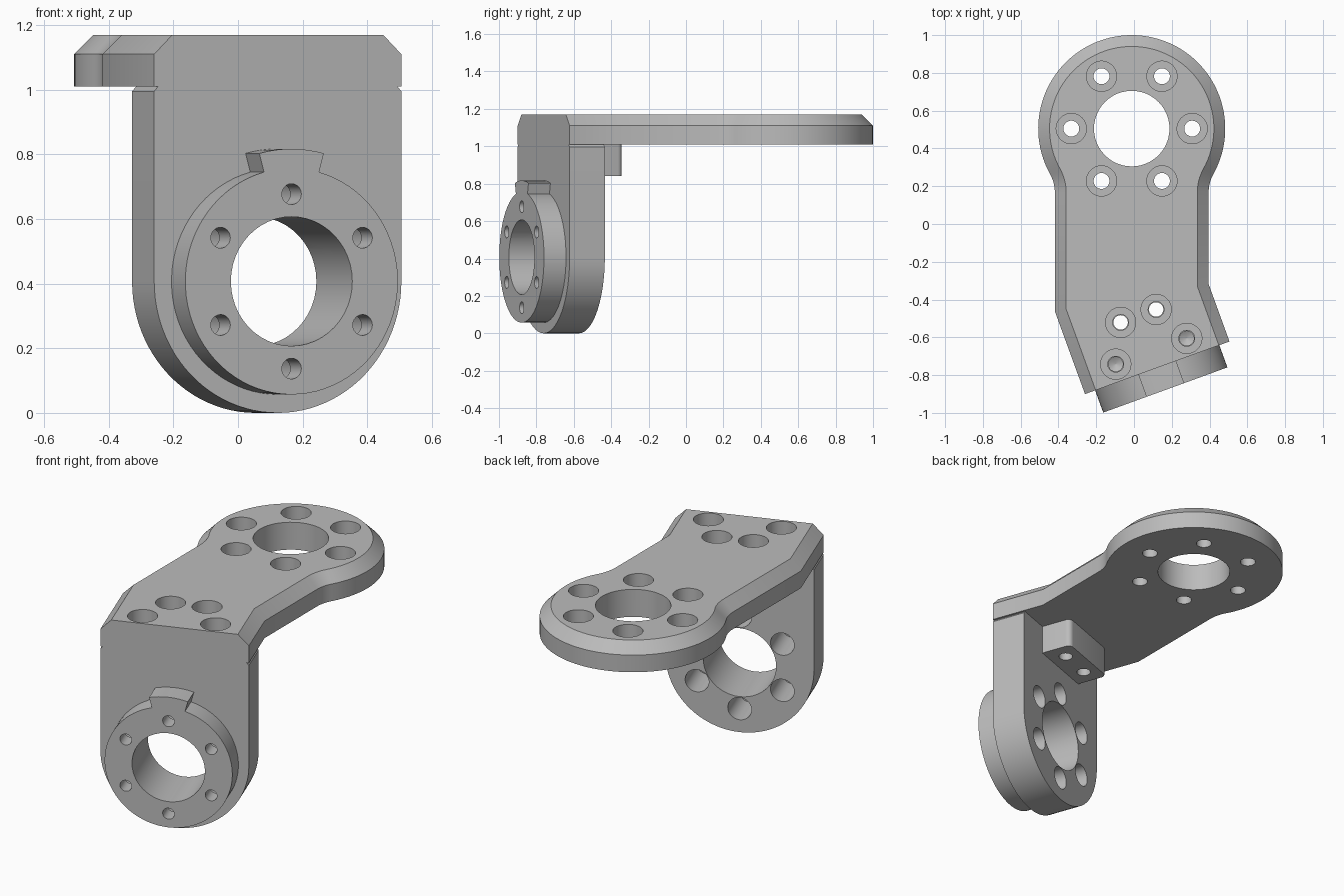
import bpy, bmesh
from math import sin, cos, tan, pi, radians, atan2, sqrt
from mathutils import Matrix, Vector

if "Cube" in bpy.data.objects:
    bpy.data.objects.remove(bpy.data.objects["Cube"], do_unlink=True)

grey = bpy.data.materials.new("machined grey")
grey.use_nodes = True
grey.diffuse_color = (0.5, 0.5, 0.5, 1)
grey.node_tree.nodes["Principled BSDF"].inputs["Base Color"].default_value = (0.5, 0.5, 0.5, 1)

# Main dimensions
CX, CY = -0.012, 0.505           # centre of the round flange
BEND_Y, TURN = -0.39, radians(20)
HALF = 0.407                     # half width of the arm
Z_LOW, Z_MID, Z_TOP = 1.01, 1.11, 1.17
BORE = 0.2

# Frame of the turned end: x along its face, y into the body
FRONT = Vector((CX + 0.395 * sin(TURN), BEND_Y - 0.395 * cos(TURN), 0))
TURNED = Matrix.Translation(FRONT) @ Matrix.Rotation(TURN, 4, 'Z')
# Same frame at the main bore, with local z running into the body
FACE = TURNED @ Matrix.Translation((0, 0, HALF)) @ Matrix.Rotation(-pi / 2, 4, 'X')


def arc(x, y, r, a0, a1, n):
    return [(x + r * cos(a0 + (a1 - a0) * i / n), y + r * sin(a0 + (a1 - a0) * i / n))
            for i in range(n + 1)]


def loft(bm, rings):
    """Join rings of equal point count and cap both ends."""
    loops = [[bm.verts.new(p) for p in ring] for ring in rings]
    n = len(loops[0])
    for a, b in zip(loops, loops[1:]):
        for i in range(n):
            bm.faces.new((a[i], a[(i + 1) % n], b[(i + 1) % n], b[i]))
    bm.faces.new(loops[0][::-1])
    bm.faces.new(loops[-1])


def make(name, bm):
    bmesh.ops.recalc_face_normals(bm, faces=bm.faces)
    mesh = bpy.data.meshes.new(name)
    bm.to_mesh(mesh)
    bm.free()
    ob = bpy.data.objects.new(name, mesh)
    mesh.materials.append(grey)
    bpy.context.collection.objects.link(ob)
    return ob


def part(name, rings, matrix=Matrix()):
    bm = bmesh.new()
    loft(bm, [[matrix @ Vector(p) for p in ring] for ring in rings])
    return make(name, bm)


def drill(ob, holes):
    """Cut stepped holes; each is (matrix, [(radius, z), ...])."""
    bm = bmesh.new()
    for matrix, profile in holes:
        loft(bm, [[matrix @ Vector((x, y, z)) for x, y in arc(0, 0, r, 0, 2 * pi, 48)[:-1]]
                  for r, z in profile])
    cutter = make("hole_cutter", bm)
    cutter.hide_render = True
    mod = ob.modifiers.new("holes", 'BOOLEAN')
    mod.operation, mod.solver, mod.object = 'DIFFERENCE', 'EXACT', cutter
    select(ob)
    bpy.ops.object.modifier_apply(modifier=mod.name)
    bpy.data.objects.remove(cutter, do_unlink=True)


def select(ob):
    bpy.ops.object.select_all(action='DESELECT')
    ob.select_set(True)
    bpy.context.view_layer.objects.active = ob


def at(x, y):
    return Matrix.Translation((x, y, 0))


def circle_of_six(r, start):
    return [at(r * cos(start + k * pi / 3), r * sin(start + k * pi / 3)) for k in range(6)]


# Top plate: round flange, filleted neck and turned end
def plate_outline(inset):
    h, R, r = HALF - inset, 0.495 - inset, 0.2 + inset
    dy = sqrt((R + r) ** 2 - (h + r) ** 2)
    lean = atan2(dy, h + r)
    fillet = arc(h + r, CY - dy, r, pi, pi - lean, 8)
    sides = []
    for s in (1, -1):
        corner = TURNED @ Vector((s * h, 0, 0))
        sides.append([(corner.x, corner.y), (CX + s * h, BEND_Y + s * h * tan(TURN / 2))]
                     + [(CX + s * x, y) for x, y in fillet])
    rim = arc(CX, CY, R, -lean, pi + lean, 72)[1:-1]
    return sides[0] + rim + sides[1][::-1]


top_plate = part("top_plate", [[(x, y, z) for x, y in plate_outline(i)]
                               for i, z in ((0, Z_LOW), (0, Z_MID), (0.06, Z_TOP))])
screw = [(0.08, 1.3), (0.08, 1.07), (0.042, 1.07), (0.042, 0.9)]
end_spots = [(-0.2, 0.093), (0.2, 0.093), (-0.1, 0.292), (0.1, 0.292)]
drill(top_plate, [(at(CX, CY), [(BORE, 1.3), (BORE, 0.9)])]
      + [(at(CX, CY) @ m, screw) for m in circle_of_six(0.32, 0)]
      + [(TURNED @ at(*p), screw) for p in end_spots])

# Front plate: rounded bottom, small relief notch under the top plate
shape = arc(0, HALF, HALF, -pi, 0, 48)
shape += [(HALF, 0.995), (HALF - 0.013, Z_LOW), (0.013 - HALF, Z_LOW), (-HALF, 0.995)]
front_plate = part("front_plate", [[(x, y, z) for x, z in shape] for y in (0, 0.2)], TURNED)
bolt = [(0.032, -0.3), (0.032, -0.025), (0.065, -0.025), (0.065, 0.3)]
face_holes = [(FACE, [(BORE, -0.3), (BORE, 0.4)])]
face_holes += [(FACE @ m, bolt) for m in circle_of_six(0.27, pi / 2)]
blind = [(0.038, 1.1), (0.038, 0.84), (0.002, 0.82)]
drill(front_plate, face_holes + [(TURNED @ at(*p), blind) for p in end_spots[:2]])

# Raised ring with a key tab at its top
tab = radians(15)
ring = arc(0, HALF, 0.35, pi / 2 + tab, 2.5 * pi - tab, 72)
ring += arc(0, HALF, 0.41, pi / 2 - tab, pi / 2 + tab, 8)
raised_ring = part("raised_ring", [[(x, y, z) for x, z in ring] for y in (-0.125, 0)], TURNED)
drill(raised_ring, face_holes)

# Screw block under the top plate, behind the front plate
base = [(-0.2, 0.2), (0.2, 0.2)]
base += arc(0.17, 0.35, 0.03, 0, pi / 2, 6) + arc(-0.17, 0.35, 0.03, pi / 2, pi, 6)
screw_block = part("screw_block", [[(x, y, z) for x, y in base] for z in (0.84, Z_LOW)], TURNED)
drill(screw_block, [(TURNED @ at(*p), [(0.038, 1.1), (0.038, 0.7)]) for p in end_spots[2:]])

# Smooth the round walls, keep the edges sharp
for ob in (top_plate, front_plate, raised_ring, screw_block):
    select(ob)
    bpy.ops.object.shade_smooth_by_angle(angle=radians(30))
